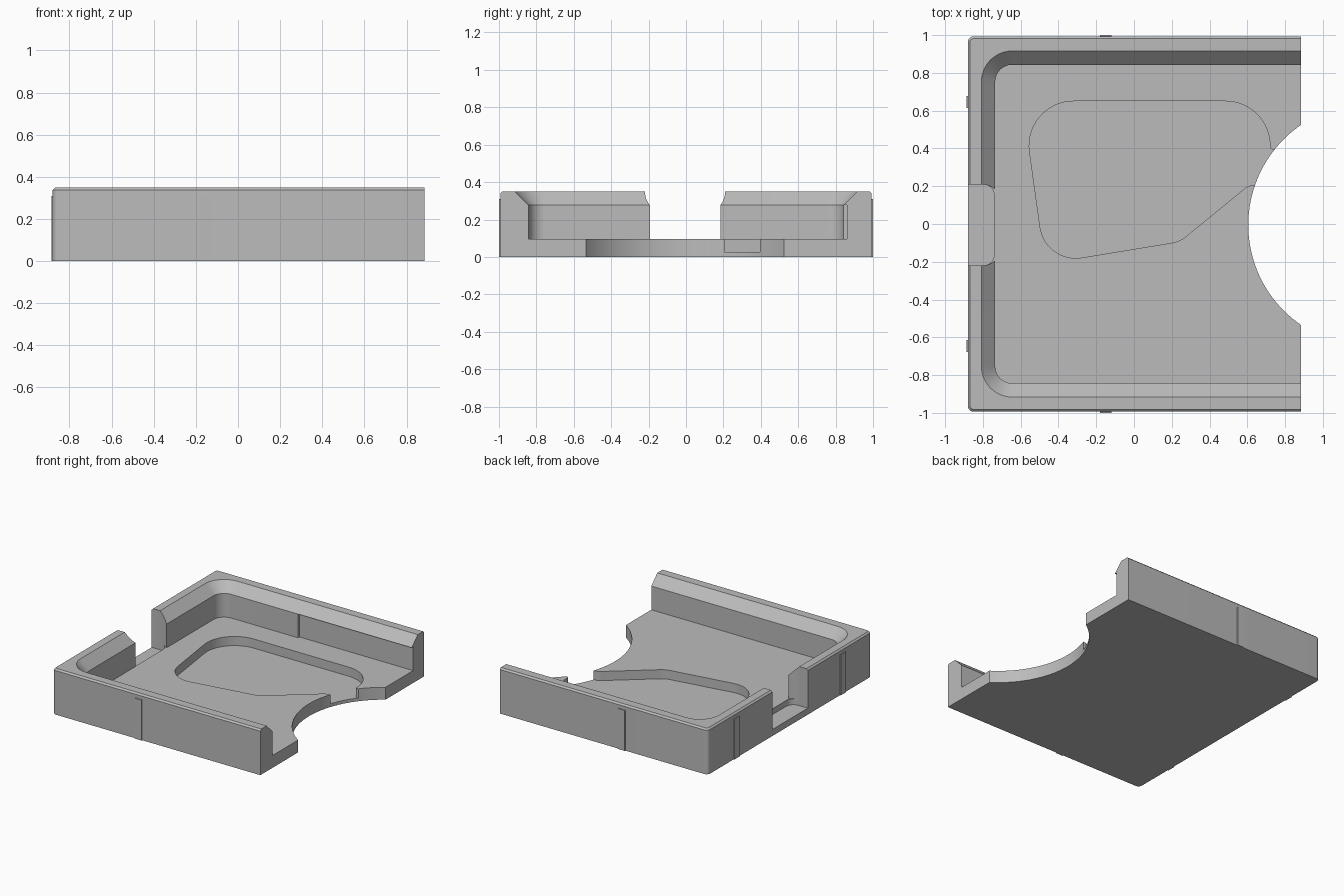
import bpy
import bmesh
import math
from mathutils import Vector

cube = bpy.data.objects.get("Cube")
if cube:
    bpy.data.objects.remove(cube, do_unlink=True)

grey = bpy.data.materials.new("light_grey")
grey.use_nodes = True
grey.diffuse_color = (0.5, 0.5, 0.5, 1)
grey.node_tree.nodes["Principled BSDF"].inputs["Base Color"].default_value = (0.5, 0.5, 0.5, 1)


def rounded(corners, steps=12):
    """Outline from (x, y, radius) corners, each replaced by an arc."""
    outline = []
    for i, (x, y, r) in enumerate(corners):
        p = Vector((x, y))
        if r == 0:
            outline.append(p)
            continue
        a = (Vector(corners[i - 1][:2]) - p).normalized()
        b = (Vector(corners[(i + 1) % len(corners)][:2]) - p).normalized()
        half = a.angle(b) / 2
        centre = p + (a + b).normalized() * r / math.sin(half)
        start = p + a * r / math.tan(half) - centre
        end = p + b * r / math.tan(half) - centre
        turn = start.angle_signed(end)
        for k in range(steps + 1):
            t = -turn * k / steps
            c, s = math.cos(t), math.sin(t)
            outline.append(centre + Vector((c * start.x - s * start.y,
                                            s * start.x + c * start.y)))
    return outline


def loft(name, layers):
    """Solid through matching (outline, height) layers."""
    bm = bmesh.new()
    rings = [[bm.verts.new((p.x, p.y, z)) for p in outline] for outline, z in layers]
    bm.faces.new(rings[0])
    bm.faces.new(rings[-1])
    for low, high in zip(rings, rings[1:]):
        for i in range(len(low)):
            bm.faces.new((low[i - 1], low[i], high[i], high[i - 1]))
    bmesh.ops.recalc_face_normals(bm, faces=bm.faces)
    mesh = bpy.data.meshes.new(name)
    bm.to_mesh(mesh)
    bm.free()
    obj = bpy.data.objects.new(name, mesh)
    bpy.context.collection.objects.link(obj)
    mesh.materials.append(grey)
    return obj


def prism(name, corners, z0, z1, steps=12):
    outline = rounded(corners, steps)
    return loft(name, [(outline, z0), (outline, z1)])


def rect(x0, x1, y0, y1, r=0.0, r_right=0.0):
    """Rectangle with separate radii on its left and right corners."""
    return [(x0, y0, r), (x1, y0, r_right), (x1, y1, r_right), (x0, y1, r)]


def select_only(obj):
    bpy.ops.object.select_all(action="DESELECT")
    obj.select_set(True)
    bpy.context.view_layer.objects.active = obj


def carve(target, cutter):
    cutter.hide_render = True
    mod = target.modifiers.new("cut", "BOOLEAN")
    mod.operation, mod.solver, mod.object = "DIFFERENCE", "EXACT", cutter
    select_only(target)
    bpy.ops.object.modifier_apply(modifier=mod.name)
    bpy.data.objects.remove(cutter, do_unlink=True)


# Outer block with a small bevel round the top
END, HEIGHT, FLOOR, LEDGE = 0.885, 0.35, 0.095, 0.277
side = rounded(rect(-0.88, END, -0.993, 0.993, 0.03))
lip = rounded(rect(-0.868, END, -0.981, 0.981, 0.018))
tray = loft("tray_body", [(side, 0), (side, HEIGHT - 0.012), (lip, HEIGHT)])

# Main cavity: upright walls, then a flare to the rim, open at one end
inner = rounded(rect(-0.735, 1.1, -0.843, 0.843, 0.09))
flare = rounded(rect(-0.815, 1.1, -0.923, 0.923, 0.17))
carve(tray, loft("cavity", [(inner, FLOOR), (inner, LEDGE), (flare, LEDGE + 0.08)]))

# Shallow relief in the back wall
carve(tray, prism("wall_relief", rect(-0.08, 1.1, 0.8, 0.86), FLOOR, LEDGE))

# Sunken pocket with a channel to the open end
pocket = [(-0.59, 0.65, 0.235), (-0.47, -0.21, 0.19), (0.242, -0.093, 0.15),
          (0.607, 0.205, 0.07), (1.1, 0.205, 0), (1.1, 0.395, 0),
          (0.72, 0.395, 0.015), (0.72, 0.65, 0.235)]
carve(tray, prism("pocket", pocket, 0.025, 0.2, 16))

# Round finger cutout through the floor
circle = [Vector((1.247 + 0.642 * math.cos(a), -0.005 + 0.642 * math.sin(a)))
          for a in (math.tau * k / 128 for k in range(128))]
carve(tray, loft("finger_cutout", [(circle, -0.1), (circle, 0.2)]))

# Side wall notch, with a lower pocket below it
carve(tray, prism("notch", rect(-1, -0.69, -0.22, 0.21, 0, 0.12), FLOOR, 0.5))
carve(tray, prism("notch_pocket", rect(-1, -0.74, -0.22, 0.21, 0, 0.06), 0.05, 0.12))

select_only(tray)
bpy.ops.object.shade_smooth_by_angle(angle=math.radians(30))

# Thin upright ribs on the outside walls
for sign, label in ((-1, "front"), (1, "back")):
    y0, y1 = sorted((sign * 0.98, sign))
    prism(label + "_rib", rect(-0.18, -0.12, y0, y1), 0, 0.31)
    y = sign * 0.645
    prism(label + "_side_rib", rect(-0.886, -0.87, y - 0.032, y + 0.032), 0, 0.31)
